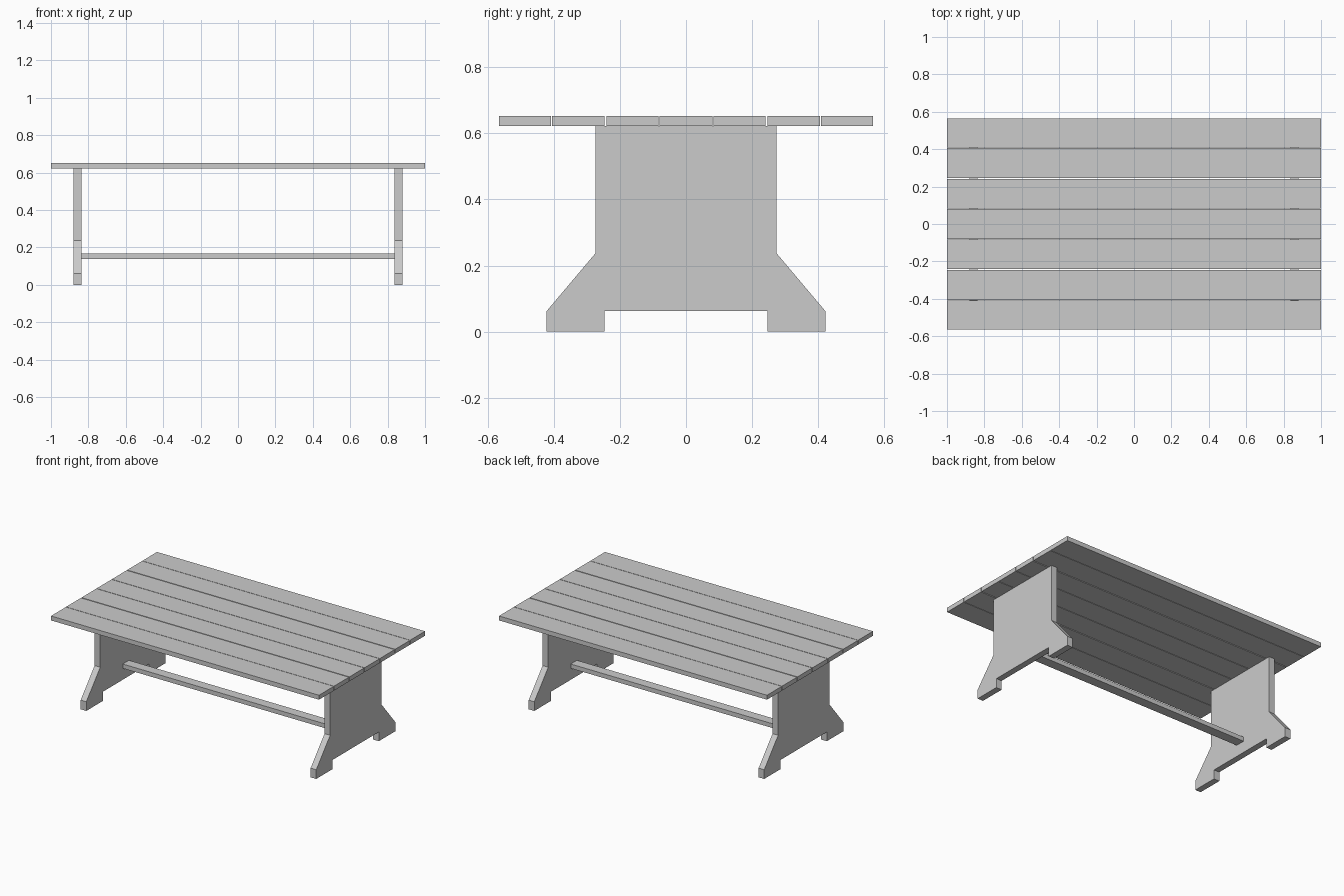
import bpy
import bmesh

if "Cube" in bpy.data.objects:
    bpy.data.objects.remove(bpy.data.objects["Cube"])


def add_object(name, bm):
    bmesh.ops.recalc_face_normals(bm, faces=bm.faces)
    mesh = bpy.data.meshes.new(name)
    bm.to_mesh(mesh)
    bm.free()
    obj = bpy.data.objects.new(name, mesh)
    bpy.context.collection.objects.link(obj)
    return obj


def box(name, x, y, z):
    """Box from (min, max) pairs."""
    bm = bmesh.new()
    bmesh.ops.create_cube(bm, size=1)
    for v in bm.verts:
        v.co = [r[0] if c < 0 else r[1] for c, r in zip(v.co, (x, y, z))]
    return add_object(name, bm)


def panel(name, profile, x0, x1):
    """Extrude a (y, z) profile along x."""
    bm = bmesh.new()
    face = bm.faces.new([bm.verts.new((x0, y, z)) for y, z in profile])
    ext = bmesh.ops.extrude_face_region(bm, geom=[face])
    verts = [g for g in ext["geom"] if isinstance(g, bmesh.types.BMVert)]
    bmesh.ops.translate(bm, verts=verts, vec=(x1 - x0, 0, 0))
    return add_object(name, bm)


UNDERSIDE, TOP = 0.622, 0.652

# Tabletop: centre plank plus three mirrored planks on each side
box("plank_centre", (-1, 1), (-0.0795, 0.0795), (UNDERSIDE, TOP))
for i, (a, b) in enumerate([(0.083, 0.2405), (0.2465, 0.405), (0.408, 0.565)], 1):
    box(f"plank_back_{i}", (-1, 1), (a, b), (UNDERSIDE, TOP))
    box(f"plank_front_{i}", (-1, 1), (-b, -a), (UNDERSIDE, TOP))

# End legs: half profile mirrored across y, with flared feet
half = [(0.246, 0.062), (0.246, 0), (0.4215, 0), (0.4215, 0.062),
        (0.273, 0.238), (0.273, UNDERSIDE)]
profile = half + [(-y, z) for y, z in reversed(half)]
panel("leg_left", profile, -0.879, -0.837)
panel("leg_right", profile, 0.837, 0.879)

# Stretcher between the legs
box("stretcher", (-0.837, 0.837), (-0.033, 0.033), (0.139, 0.168))
